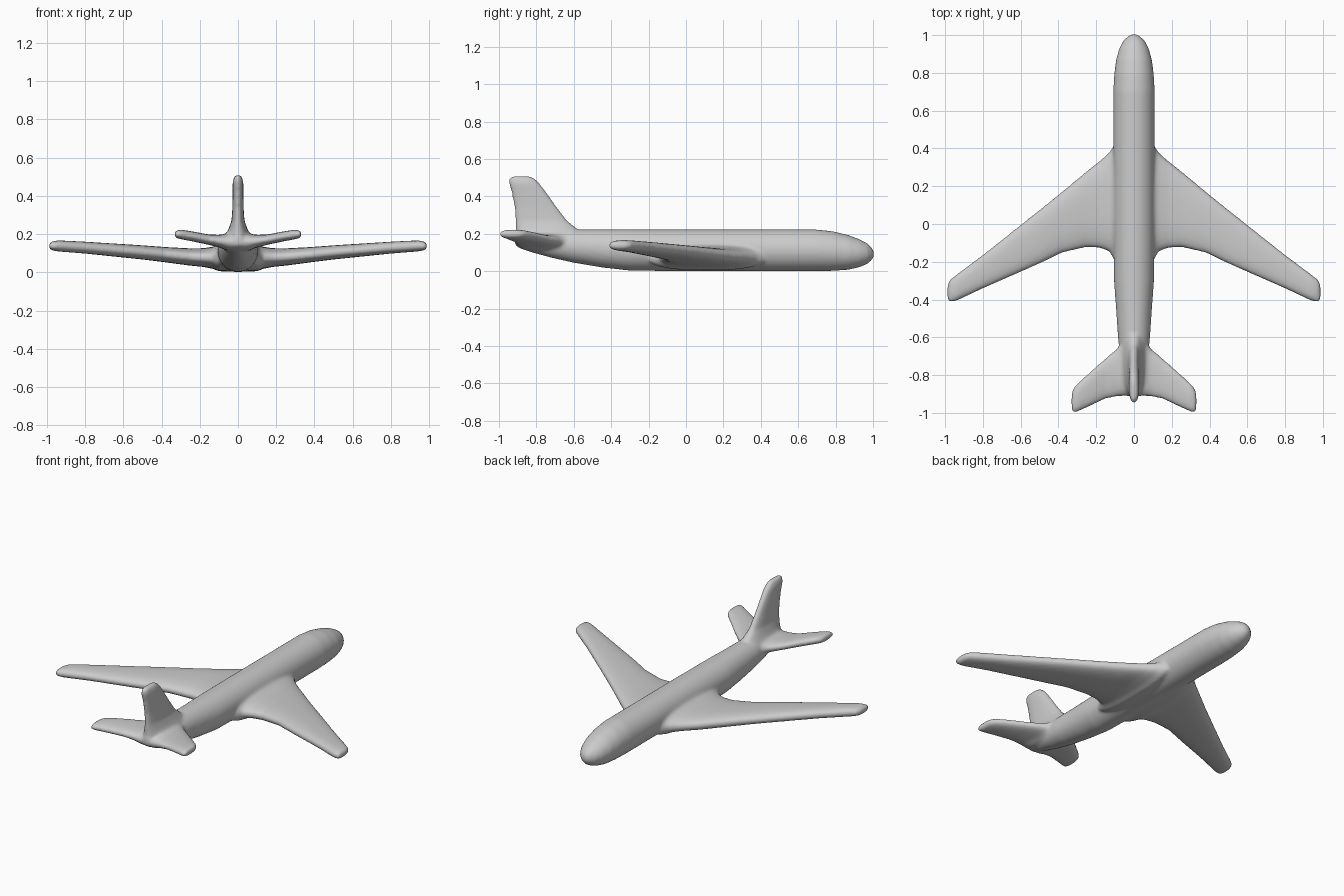
import bpy, bmesh
from math import cos, sin, tau
from mathutils import Vector

bm = bmesh.new()


def loft(sections, power=2.0, n=32):
    """Skin superellipse rings given as (centre, half axis a, half axis b)."""
    rings = []
    for c, a, b in sections:
        ring = []
        for i in range(n):
            u, v = cos(tau * i / n), sin(tau * i / n)
            u = abs(u) ** (2 / power) * (1 if u > 0 else -1)
            v = abs(v) ** (2 / power) * (1 if v > 0 else -1)
            ring.append(bm.verts.new(Vector(c) + Vector(a) * u + Vector(b) * v))
        rings.append(ring)
    for r, s in zip(rings, rings[1:]):
        for i in range(n):
            j = (i + 1) % n
            bm.faces.new((r[i], r[j], s[j], s[i]))
    bm.faces.new(rings[0][::-1])
    bm.faces.new(rings[-1])


def surface(rows, side):
    """Horizontal flying surface: x, leading y, trailing y, mid z, half thickness."""
    loft([((side * x, (l + t) / 2, z), (0, (l - t) / 2, 0), (0, 0, h))
          for x, l, t, z, h in rows], 2.5)


# fuselage: y, half width, bottom z, top z
body = [(1.005, .012, .078, .104), (.995, .03, .06, .125), (.97, .057, .039, .149),
        (.93, .078, .022, .17), (.87, .095, .008, .193), (.79, .105, .002, .213),
        (.70, .110, 0, .223), (.40, .110, 0, .223), (.0, .110, 0, .223),
        (-.30, .106, .003, .223), (-.45, .095, .02, .223), (-.60, .085, .045, .223),
        (-.72, .072, .072, .221), (-.82, .055, .099, .215), (-.89, .038, .123, .205),
        (-.915, .02, .14, .19)]
loft([((0, y, (b + t) / 2), (w, 0, 0), (0, 0, (t - b) / 2)) for y, w, b, t in body])

wing = [(0, .40, -.20, .075, .07), (.10, .425, -.20, .075, .07),
        (.13, .38, -.145, .076, .058), (.18, .335, -.127, .077, .049),
        (.25, .28, -.122, .080, .045), (.38, .172, -.152, .092, .040),
        (.50, .075, -.21, .104, .037), (.80, -.163, -.342, .129, .031),
        (.94, -.268, -.407, .138, .029), (.975, -.295, -.415, .138, .023),
        (.988, -.325, -.40, .138, .012)]
tailplane = [(0, -.61, -.91, .155, .05), (.06, -.62, -.91, .158, .045),
             (.09, -.66, -.913, .162, .034), (.15, -.71, -.925, .170, .027),
             (.24, -.79, -.967, .188, .026), (.30, -.845, -.995, .198, .025),
             (.322, -.87, -1.0, .199, .020), (.331, -.90, -.985, .199, .012)]
for side in (-1, 1):
    surface(wing, side)
    surface(tailplane, side)

# tail fin: z, leading y, trailing y, half thickness
fin = [(.15, -.50, -.905, .07), (.20, -.55, -.91, .062), (.23, -.585, -.91, .048),
       (.27, -.635, -.912, .034), (.34, -.688, -.917, .029), (.42, -.745, -.932, .028),
       (.47, -.783, -.947, .028), (.495, -.81, -.945, .022), (.508, -.835, -.93, .012)]
loft([((0, (l + t) / 2, z), (0, (l - t) / 2, 0), (h, 0, 0)) for z, l, t, h in fin], 2.3)

bmesh.ops.recalc_face_normals(bm, faces=bm.faces)
mesh = bpy.data.meshes.new("airframe")
bm.to_mesh(mesh)
bm.free()
plane = bpy.data.objects.new("airframe", mesh)
bpy.context.collection.objects.link(plane)

# fuse the parts into one skin with soft fillets
remesh = plane.modifiers.new("fuse", 'REMESH')
remesh.mode = 'VOXEL'
remesh.voxel_size = 0.009
remesh.use_smooth_shade = True
soften = plane.modifiers.new("soften", 'SMOOTH')
soften.factor = 0.5
soften.iterations = 8
